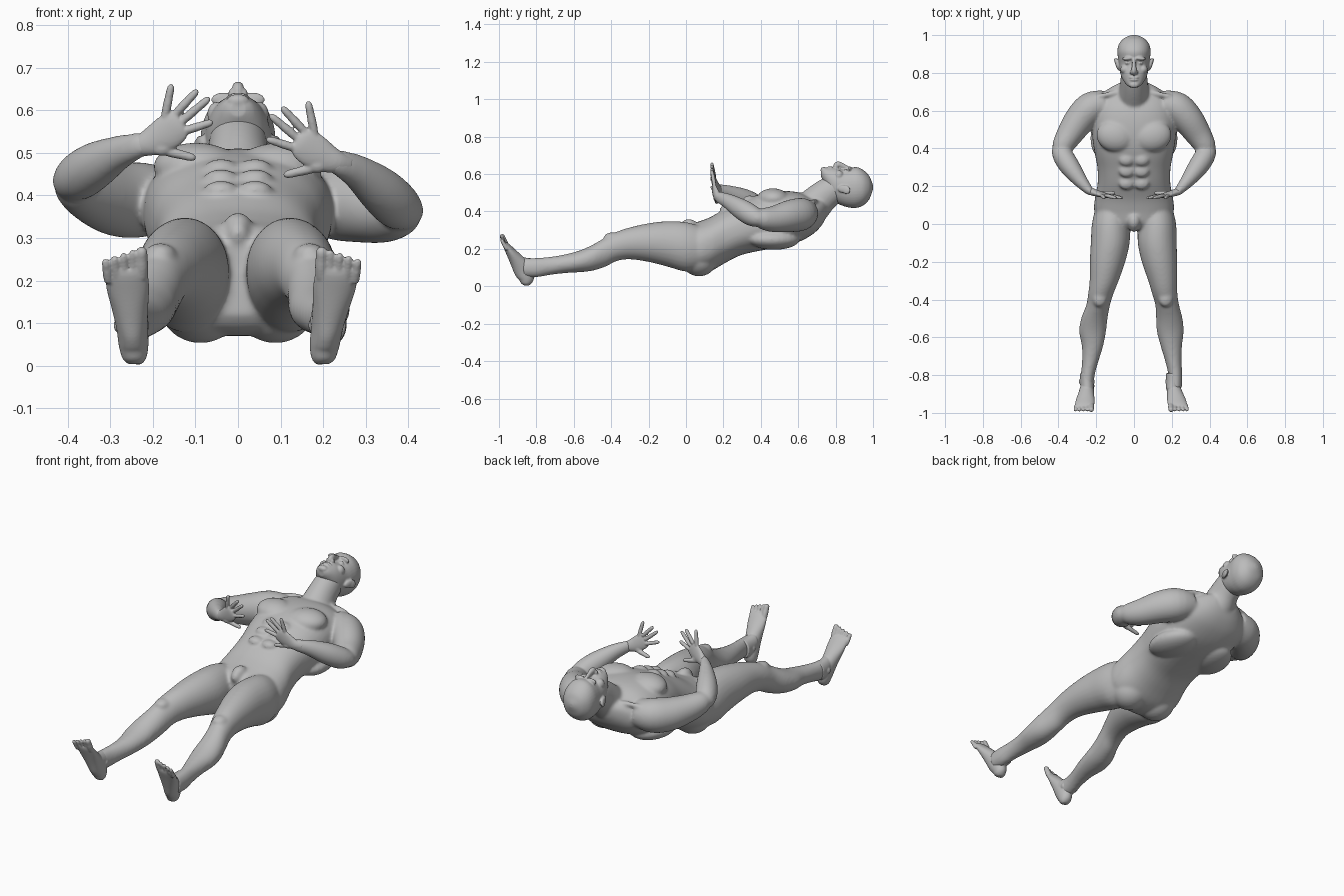
import bpy, bmesh, math
from mathutils import Vector, Matrix

if "Cube" in bpy.data.objects:
    bpy.data.objects.remove(bpy.data.objects["Cube"], do_unlink=True)

skin = bpy.data.materials.new("grey_clay")
skin.diffuse_color = (0.5, 0.5, 0.5, 1)
skin.use_nodes = True
bsdf = skin.node_tree.nodes["Principled BSDF"]
bsdf.inputs["Base Color"].default_value = (0.5, 0.5, 0.5, 1)
bsdf.inputs["Roughness"].default_value = 0.8

X, Y, Z = Vector((1, 0, 0)), Vector((0, 1, 0)), Vector((0, 0, 1))


def spline(rows, steps=4):
    """Smoothly interpolate rows of numbers."""
    out = []
    for i in range(len(rows) - 1):
        a, b, c, d = rows[max(i - 1, 0)], rows[i], rows[i + 1], rows[min(i + 2, len(rows) - 1)]
        for k in range(steps):
            t = k / steps
            out.append([0.5 * (2 * q + (r - p) * t + (2 * p - 5 * q + 4 * r - s) * t * t
                               + (3 * q - p - 3 * r + s) * t ** 3)
                        for p, q, r, s in zip(a, b, c, d)])
    return out + [list(rows[-1])]


def loft(bm, rows, hint=X, axis=None, power=2.0, n=28):
    """Closed tube; each row is x, y, z, radius along hint, radius across it."""
    rows = spline(rows)
    rings = []
    for i, (x, y, z, rs, rn) in enumerate(rows):
        t = axis or (Vector(rows[min(i + 1, len(rows) - 1)][:3])
                     - Vector(rows[max(i - 1, 0)][:3])).normalized()
        side = (hint - t * hint.dot(t)).normalized()
        nrm = t.cross(side)
        ring = []
        for k in range(n):
            c, s = math.cos(2 * math.pi * k / n), math.sin(2 * math.pi * k / n)
            c = math.copysign(abs(c) ** (2 / power), c)
            s = math.copysign(abs(s) ** (2 / power), s)
            ring.append(bm.verts.new(Vector((x, y, z)) + side * c * max(rs, 0.001)
                                     + nrm * s * max(rn, 0.001)))
        rings.append(ring)
    for a, b in zip(rings, rings[1:]):
        for k in range(n):
            bm.faces.new((a[k], a[(k + 1) % n], b[(k + 1) % n], b[k]))
    bm.faces.new(rings[0])
    bm.faces.new(rings[-1])


def slices(rows):
    """Rows of x, y, half width, bottom, top into loft rows."""
    return [(x, y, (b + t) / 2, w, (t - b) / 2) for x, y, w, b, t in rows]


def blob(bm, centre, radii, tilt=0.0):
    m = Matrix.Translation(centre) @ Matrix.Rotation(tilt, 4, 'Z') @ Matrix.Diagonal((*radii, 1))
    bmesh.ops.create_uvsphere(bm, u_segments=24, v_segments=16, radius=1, matrix=m)


def digit(bm, a, b, r, hint):
    """Rounded finger or toe from a to b."""
    a, b = Vector(a), Vector(b)
    loft(bm, [(*a.lerp(b, f), r * g, r * g) for f, g in
              ((0, .9), (.35, 1), (.6, .92), (.85, .85), (.96, .55), (1, .1))], hint, n=14)


def finish(name, bm, voxel, smooth):
    bmesh.ops.recalc_face_normals(bm, faces=bm.faces[:])
    me = bpy.data.meshes.new(name)
    bm.to_mesh(me)
    bm.free()
    me.materials.append(skin)
    ob = bpy.data.objects.new(name, me)
    bpy.context.collection.objects.link(ob)
    rm = ob.modifiers.new("fuse", 'REMESH')
    rm.mode, rm.voxel_size, rm.use_smooth_shade = 'VOXEL', voxel, True
    sm = ob.modifiers.new("soften", 'SMOOTH')
    sm.factor, sm.iterations = 0.5, smooth
    return ob


# ---- body: torso, neck, legs and arms fused together
bm = bmesh.new()
loft(bm, slices([(0, -.03, .11, .12, .29), (0, 0, .18, .085, .325), (0, .065, .21, .07, .345),
                 (0, .13, .208, .08, .37), (0, .21, .193, .125, .415), (0, .29, .193, .165, .45),
                 (0, .37, .207, .185, .485), (0, .45, .22, .20, .505), (0, .53, .222, .215, .51),
                 (0, .61, .21, .24, .50), (0, .68, .18, .28, .47), (0, .725, .12, .325, .47),
                 (0, .75, .07, .37, .46)]), axis=Y, power=2.35, n=40)
loft(bm, [(0, .60, .37, .11, .09), (0, .67, .42, .09, .095), (0, .735, .482, .074, .084),
          (0, .80, .525, .068, .075), (0, .85, .55, .05, .05)])
for s in (-1, 1):
    blob(bm, (s * .098, .465, .468), (.102, .085, .056), s * .2)       # chest muscle
    blob(bm, (s * .088, .07, .15), (.1, .1, .097))                     # buttock
    blob(bm, (s * .13, .47, .25), (.1, .14, .055), s * .2)             # shoulder blade
    for y, z in ((.34, .464), (.28, .44), (.215, .413)):               # abdominals
        blob(bm, (s * .04, y, z), (.04, .034, .022))
    loft(bm, [(s * .06, .70, .44, .014, .014), (s * .12, .69, .455, .014, .014),
              (s * .19, .675, .45, .012, .012)], hint=Y)               # collarbone
blob(bm, (0, .015, .325), (.034, .045, .035))                          # groin
blob(bm, (0, -.018, .31), (.026, .025, .03))

# legs: right x, left x, y, half width, bottom, top
LEG = [(-.115, .115, .08, .09, .09, .32), (-.122, .122, 0, .101, .078, .343),
       (-.126, .123, -.1, .103, .105, .348), (-.14, .135, -.2, .094, .13, .337),
       (-.158, .152, -.3, .077, .144, .315), (-.176, .163, -.37, .067, .135, .292),
       (-.19, .176, -.43, .063, .105, .262), (-.21, .187, -.5, .07, .083, .222),
       (-.219, .192, -.57, .071, .075, .191), (-.22, .198, -.65, .056, .07, .17),
       (-.232, .209, -.73, .043, .06, .157), (-.245, .219, -.8, .037, .048, .152),
       (-.249, .22, -.87, .034, .05, .15)]
for side in (0, 1):
    loft(bm, slices([(r[side], *r[2:]) for r in LEG]), axis=Y)
    knee = (-.182, .168)[side]
    blob(bm, (knee, -.395, .262), (.038, .045, .026))                  # kneecap

# arms: right-side rows plus the drop in height used on the left
UPPER = [(-.15, .64, .395, .07, .07, 0), (-.225, .615, .39, .088, .085, -.005),
         (-.285, .555, .39, .086, .082, -.015), (-.34, .475, .405, .072, .07, -.045),
         (-.38, .41, .425, .057, .056, -.065), (-.394, .385, .43, .042, .042, -.07)]
FORE = [(-.398, .415, .425, .03, .03, -.07), (-.392, .39, .432, .046, .046, -.07),
        (-.37, .35, .447, .057, .055, -.068), (-.332, .293, .472, .055, .052, -.058),
        (-.28, .225, .5, .041, .037, -.045), (-.235, .175, .517, .031, .023, -.04),
        (-.215, .168, .522, .026, .016, -.04)]
for rows in (UPPER, FORE):
    loft(bm, [r[:5] for r in rows], hint=Z)
    loft(bm, [(-r[0], r[1], r[2] + r[5], r[3], r[4]) for r in rows], hint=Z)
finish("body", bm, 0.007, 14)

# ---- head
bm = bmesh.new()
loft(bm, slices([(0, .722, .018, .585, .618), (0, .735, .038, .56, .632), (0, .765, .06, .50, .634),
                 (0, .80, .073, .45, .634), (0, .845, .08, .428, .624), (0, .88, .085, .42, .633),
                 (0, .915, .088, .42, .637), (0, .95, .081, .434, .62), (0, .978, .06, .462, .592),
                 (0, .993, .034, .497, .56), (0, 1.0, .01, .52, .54)]), axis=Y, power=2.15, n=40)
loft(bm, [(0, .872, .628, .009, .01), (0, .845, .64, .01, .014), (0, .815, .652, .014, .016),
          (0, .80, .648, .012, .012), (0, .793, .635, .01, .006)])     # nose
blob(bm, (0, .737, .622), (.027, .018, .016))                          # chin
blob(bm, (0, .775, .633), (.026, .006, .009))                          # upper lip
blob(bm, (0, .763, .633), (.023, .006, .009))                          # lower lip
for s in (-1, 1):
    blob(bm, (s * .014, .803, .64), (.009, .011, .011))                # nostril
    blob(bm, (s * .033, .876, .625), (.031, .01, .017), -s * .1)       # brow
    blob(bm, (s * .032, .852, .612), (.015, .009, .014))               # eye
    blob(bm, (s * .048, .818, .592), (.024, .024, .028))               # cheekbone
    blob(bm, (s * .088, .845, .52), (.010, .034, .021), s * -.25)      # ear
    blob(bm, (s * .096, .858, .512), (.007, .022, .02), s * -.3)
finish("head", bm, 0.0042, 4)

# ---- hands
TIPS = [((-.172, .582), (-.156, .662)), ((-.150, .588), (-.094, .648)),
        ((-.134, .572), (-.066, .630)), ((-.130, .550), (-.058, .573))]
for name, s, dx, dz in (("right_hand", 1, 0, 0), ("left_hand", -1, 0.008, -.04)):
    bm = bmesh.new()

    def place(x, y, z):
        return (s * x + dx, y, z + dz)

    loft(bm, [(*place(-.25, .188, .51), .02, .024), (*place(-.225, .172, .518), .02, .027),
              (*place(-.195, .162, .53), .017, .036), (*place(-.165, .154, .548), .014, .041),
              (*place(-.143, .149, .565), .011, .037), (*place(-.132, .147, .573), .006, .025)],
         hint=Y)
    for (bx, bz), (tx, tz) in TIPS:
        digit(bm, place(bx, .152, bz), place(tx, .137, tz), .0105, Y)
    blob(bm, place(-.178, .16, .513), (.026, .014, .02))               # thumb base
    digit(bm, place(-.185, .162, .508), place(-.098, .165, .487), .0115, Y)
    finish(name, bm, 0.0035, 3)

# ---- feet
for name, s, heel, toe in (("right_foot", -1, -.243, -.262), ("left_foot", 1, .2, .232)):
    bm = bmesh.new()
    path = [(0, -.853, .004, .016, .012), (0, -.853, .018, .028, .03), (.1, -.855, .05, .035, .044),
            (.3, -.874, .092, .037, .05), (.55, -.905, .138, .043, .039),
            (.8, -.936, .182, .050, .027), (1, -.96, .216, .050, .018), (1.05, -.97, .23, .045, .011)]
    loft(bm, [(heel + (toe - heel) * f, *r) for f, *r in path])
    loft(bm, [(heel + s * .006, -.79, .10, .037, .048), (heel + s * .006, -.83, .10, .036, .05),
              (heel + s * .004, -.87, .11, .034, .045)], axis=Y)       # ankle
    for k in (-1, 1):
        blob(bm, (heel + s * .007 + k * .03, -.835, .095), (.012, .017, .017))
    for i in range(5):                                                 # toes, big toe inside
        x = toe + s * (-.036 + .0195 * i)
        r = .0155 if i == 0 else .0108
        digit(bm, (x, -.957, .208 - .003 * i), (x + s * .002 * i, -.988, .279 - .007 * i), r, X)
    finish(name, bm, 0.004, 3)
